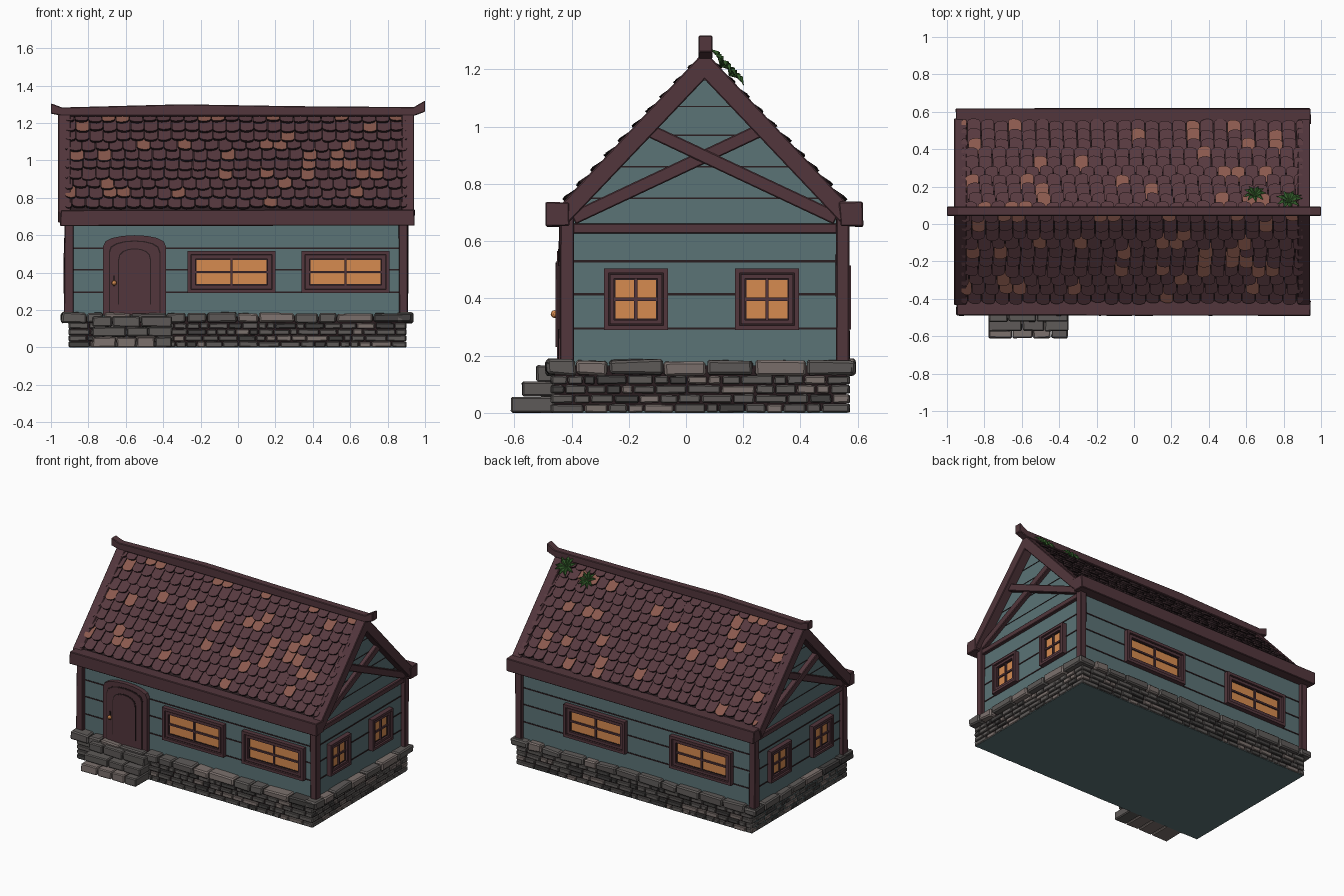
import bpy, bmesh, math, random
from mathutils import Matrix, Vector

random.seed(7)
if "Cube" in bpy.data.objects:
    bpy.data.objects.remove(bpy.data.objects["Cube"])

CX, CY = -0.01, 0.065            # house centre
WX, WY = 0.89, 0.48              # wall half sizes
APEX, EAVE, RUN = 1.255, 0.73, 0.50


def material(name, code):
    rgb = [int(code[i:i + 2], 16) / 255 for i in (0, 2, 4)]
    col = [c / 12.92 if c < 0.04 else ((c + 0.055) / 1.055) ** 2.4 for c in rgb] + [1]
    m = bpy.data.materials.new(name)
    m.use_nodes = True
    m.diffuse_color = col
    m.node_tree.nodes["Principled BSDF"].inputs["Base Color"].default_value = col
    return m


WALL = material("teal_planks", "5B7376")
TRIM = material("maroon_timber", "52363C")
TILE = material("roof_tile", "57393F")
PALE = material("pale_tile", "8A594D")
GAP = material("dark_gap", "2A1D20")
GLASS = material("warm_glass", "D68B50")
STONE = material("stone", "5E5A58")
LIGHT = material("light_stone", "7C716D")
DARK = material("dark_stone", "434140")
LEAF = material("leaf_green", "35602C")


def box(bm, lo, hi, mat=0, jitter=0.0, mx=None):
    lo, hi = Vector(lo), Vector(hi)
    vs = bmesh.ops.create_cube(bm, size=1)["verts"]
    for v in vs:
        v.co = Vector([(a + b) / 2 + c * (b - a) for a, b, c in zip(lo, hi, v.co)])
        v.co += Vector([random.uniform(-jitter, jitter) for _ in range(3)])
        v.co.z = max(v.co.z, 0) if mx is None else v.co.z
        if mx:
            v.co = mx @ v.co
    for f in {f for v in vs for f in v.link_faces}:
        f.material_index = mat


def prism(bm, pts, axis, a, b, mat=0):
    """Extrude a 2D outline along x or y."""
    put = (lambda p, d: (d, p[0], p[1])) if axis == "x" else (lambda p, d: (p[0], d, p[1]))
    rings = [[bm.verts.new(put(p, d)) for p in pts] for d in (a, b)]
    faces = [bm.faces.new(r) for r in rings]
    n = len(pts)
    for i in range(n):
        j = (i + 1) % n
        faces.append(bm.faces.new((rings[0][i], rings[0][j], rings[1][j], rings[1][i])))
    for f in faces:
        f.material_index = mat


def bar(bm, p, q, w, a, b):
    """Straight timber in the gable plane from p to q."""
    p, q = Vector(p), Vector(q)
    n = Vector((p.y - q.y, q.x - p.x)).normalized() * w / 2
    prism(bm, [p + n, q + n, q - n, p - n], "x", a, b)


def finish(bm, name, mats, bevel=0):
    bmesh.ops.recalc_face_normals(bm, faces=bm.faces)
    me = bpy.data.meshes.new(name)
    bm.to_mesh(me)
    bm.free()
    for m in mats:
        me.materials.append(m)
    ob = bpy.data.objects.new(name, me)
    bpy.context.collection.objects.link(ob)
    if bevel:
        mod = ob.modifiers.new("bevel", "BEVEL")
        mod.width, mod.segments = bevel, 1


# Walls with gables, floor plate and plank joints
bm = bmesh.new()
prism(bm, [(CY - WY, 0.01), (CY + WY, 0.01), (CY + WY, 0.68), (CY, 1.185), (CY - WY, 0.68)],
      "x", CX - WX, CX + WX)
box(bm, (-0.9, -0.465, 0), (0.895, 0.565, 0.006))
finish(bm, "walls", [WALL])
bm = bmesh.new()
for z in (0.295, 0.415, 0.53):
    box(bm, (CX - WX - .003, CY - WY - .003, z - .004), (CX + WX + .003, CY + WY + .003, z + .004))
for z in (0.75, 0.86, 0.97, 1.07):
    w = (1.185 - z) / 1.05
    box(bm, (CX - WX - .003, CY - w, z - .002), (CX + WX + .003, CY + w, z + .002))
finish(bm, "plank_joints", [GAP])

# Timber frame: posts, eaves, tie beams, bargeboards, braces
bm = bmesh.new()
for s in (-1, 1):
    for t in (-1, 1):
        x, y = CX + s * 0.895, CY + t * 0.483
        box(bm, (x - .024, y - .024, 0.17), (x + .024, y + .024, 0.68), 0, 0.003)
    y = CY + s * 0.512
    box(bm, (-0.95, y - .04, 0.652), (0.945, y + .04, 0.735), 0, 0.004)
    a, b = CX + s * 0.87, CX + s * 0.912
    box(bm, (min(a, b), CY - WY, 0.627), (max(a, b), CY + WY, 0.662))
    a, b = CX + s * 0.885, CX + s * 0.952
    prism(bm, [(CY - RUN, EAVE), (CY, APEX + .01), (CY + RUN, EAVE),
               (CY + 0.475, 0.665), (CY, 1.165), (CY - 0.475, 0.665)], "x", a, b)
    for t, out in ((-1, 0.918), (1, 0.924)):
        bar(bm, (CY + t * 0.46, 0.68), (CY - t * 0.2, 0.99), 0.046, CX + s * 0.87, CX + s * out)
finish(bm, "timber_frame", [TRIM], 0.004)

# Ridge beam with upturned ends
bm = bmesh.new()
top = [(-1, 1.305), (-0.94, 1.283), (-0.3, 1.3), (0.3, 1.29), (0.94, 1.285), (1, 1.32)]
low = [(1, 1.26), (0.94, 1.238), (-0.94, 1.238), (-1, 1.25)]
prism(bm, top + low, "y", CY - 0.022, CY + 0.028)
finish(bm, "ridge_beam", [TRIM], 0.004)

# Roof underlay and rounded shingles
bm = bmesh.new()
prism(bm, [(CY - RUN, EAVE - .025), (CY, APEX - .025), (CY + RUN, EAVE - .025),
           (CY + RUN, EAVE - .06), (CY, APEX - .07), (CY - RUN, EAVE - .06)], "x", CX - .93, CX + .93)
finish(bm, "roof_underlay", [GAP])


def slope_frame(s):
    down = Vector((0, s * RUN, EAVE - APEX))
    return down.normalized(), Vector((0, s * (APEX - EAVE), RUN)).normalized(), down.length


ROWS, COLS = 10, 25
bm = bmesh.new()
for s in (-1, 1):
    down, out, length = slope_frame(s)
    pitch, wide = (length - 0.02) / ROWS, 1.83 / COLS
    for r in range(ROWS):
        shift = random.uniform(-0.3, 0.3) * wide
        for c in range(COLS + 1):
            x0 = max(CX - .915, CX - .915 + c * wide + shift - wide * .5)
            x1 = min(CX + .915, CX - .915 + (c + 1) * wide + shift - wide * .5)
            if x1 - x0 < 0.012:
                continue
            half, mid = (x1 - x0) / 2 - 0.002, (x0 + x1) / 2
            end = (r + 1) * pitch + random.uniform(-.008, .008)
            start = max(0, end - 1.45 * pitch)
            skew, lift = random.uniform(-.006, .006), random.uniform(0, .006)
            outline = [(-half, start), (half, start)]
            for k in range(6):
                a = math.pi * k / 5
                outline.append((half * math.cos(a), end - .02 + .02 * math.sin(a) + skew * math.cos(a)))
            rings = []
            for thick in (0, 0.013):
                ring = []
                for u, t in outline:
                    h = -0.012 + (0.018 + lift) * (t - start) / (end - start) - thick
                    ring.append(bm.verts.new(Vector((mid + u, CY, APEX)) + down * t + out * h))
                rings.append(ring)
            face = bm.faces.new(rings[0])
            face.material_index = 1 if random.random() < 0.11 else 0
            n = len(outline)
            for i in range(n):
                j = (i + 1) % n
                bm.faces.new((rings[0][i], rings[0][j], rings[1][j], rings[1][i])).material_index = 2
            bm.faces.new(rings[1][::-1]).material_index = 2
finish(bm, "roof_shingles", [TILE, PALE, GAP])


# Windows: stepped frame, glass and cross bars
def ring(bm, w, h, t, depth, mat, mx):
    for s in (-1, 1):
        box(bm, (s * (w - t / 2) - t / 2, -depth, -h), (s * (w - t / 2) + t / 2, .01, h), mat, 0, mx)
        box(bm, (t - w, -depth, s * (h - t / 2) - t / 2), (w - t, .01, s * (h - t / 2) + t / 2), mat, 0, mx)


def window(name, x, y, z, angle, w, h, edge):
    mx = Matrix.Translation((x, y, z)) @ Matrix.Rotation(angle, 4, "Z")
    bm = bmesh.new()
    ring(bm, w, h, edge * .45, .032, 0, mx)
    w, h = w - edge * .45, h - edge * .45
    ring(bm, w, h, .005, .018, 2, mx)
    w, h = w - .005, h - .005
    ring(bm, w, h, edge * .55 - .005, .025, 0, mx)
    w, h = w - edge * .55 + .005, h - edge * .55 + .005
    box(bm, (-w, -.008, -h), (w, 0, h), 1, 0, mx)
    box(bm, (-.006, -.018, -h), (.006, 0, h), 0, 0, mx)
    box(bm, (-w, -.017, -.006), (w, 0, .006), 0, 0, mx)
    ring(bm, w, h, .005, .012, 2, mx)
    finish(bm, name, [TRIM, GLASS, GAP])


for i, x in enumerate((-0.035, 0.575)):
    window(f"front_window_{i}", x, CY - WY, 0.403, 0, 0.235, 0.112, 0.042)
for i, x in enumerate((0.30, -0.51)):
    window(f"back_window_{i}", x, CY + WY, 0.403, math.pi, 0.235, 0.112, 0.042)
for i, y in enumerate((-0.175, 0.283)):
    window(f"left_window_{i}", CX + WX, y, 0.397, math.pi / 2, 0.112, 0.108, 0.036)
    window(f"right_window_{i}", CX - WX, y, 0.397, -math.pi / 2, 0.112, 0.108, 0.036)

# Arched door in layers, with a round knob
bm = bmesh.new()
DX, front = -0.553, CY - WY
for half, peak, depth, mat in ((.168, .6, .03, 0), (.138, .572, .032, 1), (.132, .566, .036, 0),
                               (.088, .53, .038, 1), (.083, .525, .041, 0)):
    arch = [(half * math.cos(a), peak - .06 + .06 * math.sin(a) ** .8)
            for a in (math.pi * k / 8 for k in range(1, 8))]
    foot = .17 if half > .1 else .23
    pts = [(half, foot), (half, peak - .06)] + arch + [(-half, peak - .06), (-half, foot)]
    prism(bm, [(DX + u, z) for u, z in pts], "y", front - depth, front + .01, mat)
knob = bmesh.ops.create_icosphere(bm, subdivisions=2, radius=0.014,
                                  matrix=Matrix.Translation((-0.662, front - .044, 0.345)))
for f in {f for v in knob["verts"] for f in v.link_faces}:
    f.material_index = 2
box(bm, (-.667, front - .04, .325), (-.657, front - .03, .385), 1)
finish(bm, "door", [TRIM, GAP, GLASS])

# Stone base: mortar core, thin courses and a heavy top course
bm = bmesh.new()
box(bm, (-0.895, -0.46, 0.006), (0.89, 0.56, 0.165))
finish(bm, "mortar", [GAP])


def course(bm, lo, hi, z0, z1, depth, wmin, wmax, jitter):
    for axis in (0, 1):
        for side in (lo, hi):
            face = side[1 - axis]
            inner = face + (depth if side is lo else -depth)
            pos = lo[axis]
            while pos < hi[axis] - .005:
                end = pos + random.uniform(wmin, wmax)
                end = hi[axis] if hi[axis] - end < wmin else end
                a, b = [0, 0, z0], [0, 0, z1 + random.uniform(-jitter, jitter)]
                a[axis], b[axis] = pos + .003, end - .003
                a[1 - axis], b[1 - axis] = min(face, inner), max(face, inner)
                box(bm, a, b, random.choices((0, 1, 2), (6, 2, 2))[0], jitter)
                pos = end


bm = bmesh.new()
for k in range(4):
    course(bm, (-.905, -.472), (.9, .572), k * .033 + .002, k * .033 + .03, .04, .04, .12, .0015)
finish(bm, "base_courses", [STONE, LIGHT, DARK], 0.004)
bm = bmesh.new()
course(bm, (-.945, -.488), (.935, .59), .133, .183, .09, .09, .2, .005)
finish(bm, "top_course", [STONE, LIGHT, DARK], 0.008)

# Door steps
bm = bmesh.new()
for y, z0, z1, cuts in ((-.61, 0, .056, (0, .3, .55, .78, 1)), (-.572, .058, .108, (0, .42, .7, 1)),
                        (-.522, .11, .165, (0, .25, .6, 1))):
    for a, b in zip(cuts, cuts[1:]):
        box(bm, (-.777 + a * .43, y, z0), (-.782 + b * .43, -.45, z1), random.choice((0, 0, 1)), .003)
finish(bm, "door_steps", [STONE, LIGHT], 0.006)

# Leafy sprigs growing on the back slope
bm = bmesh.new()
down, out, _ = slope_frame(1)
for x, t, size in ((0.83, 0.07, 0.075), (0.645, 0.115, 0.065)):
    base = Vector((x, CY, APEX)) + down * t + out * 0.008
    for k in range(9):
        a = math.tau * k / 9 + random.uniform(-.2, .2)
        ray = Vector((math.cos(a), 0, 0)) + down * math.sin(a)
        across = ray.cross(out) * size * .2
        root, tip = bm.verts.new(base), bm.verts.new(base + ray * size + out * .014)
        ridge = bm.verts.new(base + ray * size * .55 + out * .034)
        for s in (-1, 1):
            edge = bm.verts.new(base + ray * size * .5 + across * s + out * .022)
            bm.faces.new((root, edge, ridge))
            bm.faces.new((edge, tip, ridge))
finish(bm, "leaf_sprigs", [LEAF])
